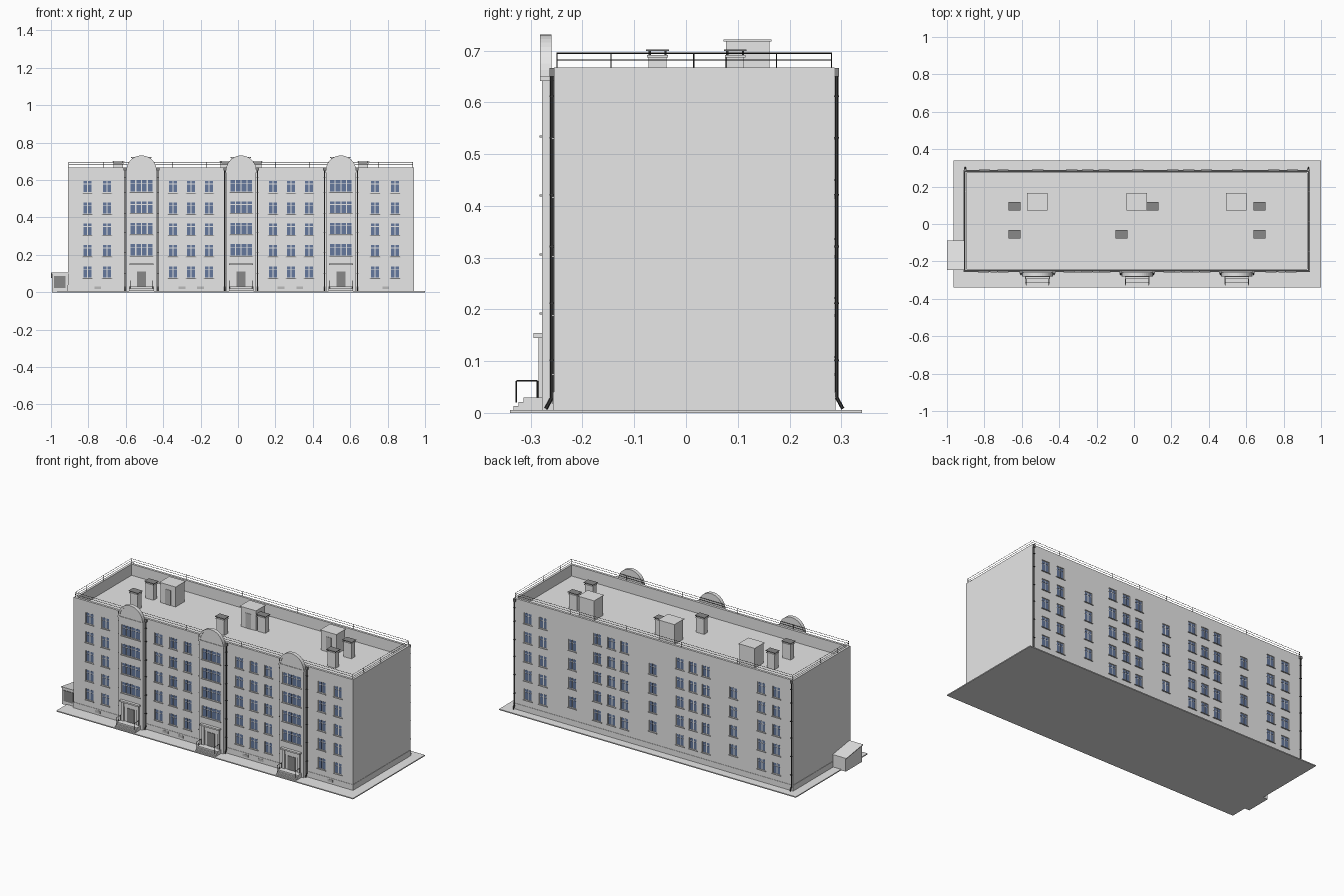
import bpy, bmesh, math
from mathutils import Vector

if "Cube" in bpy.data.objects:
    bpy.data.objects.remove(bpy.data.objects["Cube"])


def material(name, rgb):
    m = bpy.data.materials.new(name)
    m.diffuse_color = (*rgb, 1)
    m.use_nodes = True
    m.node_tree.nodes["Principled BSDF"].inputs["Base Color"].default_value = m.diffuse_color
    return m


WALL = material("pale_grey", (0.8, 0.8, 0.8))
DARK = material("dark_grey", (0.25, 0.25, 0.25))
MID = material("mid_grey", (0.5, 0.5, 0.5))
BLACK = material("black_metal", (0.04, 0.04, 0.04))
GLASS = material("blue_glass", (0.13, 0.19, 0.34))


def make_object(name, bm, mat):
    bmesh.ops.recalc_face_normals(bm, faces=bm.faces)
    me = bpy.data.meshes.new(name)
    bm.to_mesh(me)
    bm.free()
    ob = bpy.data.objects.new(name, me)
    bpy.context.collection.objects.link(ob)
    me.materials.append(mat)
    return ob


def boxes(name, items, mat):
    """One object from boxes given as (x0, x1, y0, y1, z0, z1)."""
    bm = bmesh.new()
    for x0, x1, y0, y1, z0, z1 in items:
        vs = bmesh.ops.create_cube(bm, size=1)["verts"]
        for v in vs:
            v.co = (x1 if v.co.x > 0 else x0, y1 if v.co.y > 0 else y0, z1 if v.co.z > 0 else z0)
    return make_object(name, bm, mat)


def prism(name, pts, axis, a, b, mat):
    """Outline pushed from a to b along axis x or y."""
    bm = bmesh.new()
    put = (lambda p, t: (t, p[0], p[1])) if axis == "x" else (lambda p, t: (p[0], t, p[1]))
    r0 = [bm.verts.new(put(p, a)) for p in pts]
    r1 = [bm.verts.new(put(p, b)) for p in pts]
    n = len(pts)
    bm.faces.new(r0)
    bm.faces.new(r1[::-1])
    for i in range(n):
        bm.faces.new((r0[i], r1[i], r1[(i + 1) % n], r0[(i + 1) % n]))
    return make_object(name, bm, mat)


def tubes(name, paths, radius, mat, sides=6):
    """Straight round bars joining successive path points."""
    bm = bmesh.new()
    for path in paths:
        for p, q in zip(path, path[1:]):
            p, q = Vector(p), Vector(q)
            rot = (q - p).to_track_quat("Z", "Y").to_matrix().to_4x4()
            rot.translation = (p + q) / 2
            bmesh.ops.create_cone(bm, cap_ends=True, segments=sides, radius1=radius,
                                  radius2=radius, depth=(q - p).length, matrix=rot)
    return make_object(name, bm, mat)


def carve(target, holes):
    cutter = boxes("cutter", holes, target.data.materials[0])
    cutter.hide_render = True
    mod = target.modifiers.new("openings", "BOOLEAN")
    mod.operation, mod.solver, mod.object = "DIFFERENCE", "EXACT", cutter
    bpy.context.view_layer.objects.active = target
    bpy.ops.object.modifier_apply(modifier=mod.name)
    bpy.data.objects.remove(cutter)


X0, X1, Y0, Y1, TOP, ROOF = -0.91, 0.94, -0.255, 0.287, 0.667, 0.60
BAYS = (-0.516, 0.017, 0.55)
BAY_Y = -0.278
STOREYS = [0.565 - 0.114 * i for i in range(5)]
holes, bay_holes, panes, sills = [], [], [], []


def window(x, z, face, out, width=0.05, columns=2, store=holes):
    """Recessed window with a transom; out is -1 for front, 1 for back."""
    h = 0.033
    ys = lambda a, b: tuple(sorted((face + out * a, face + out * b)))
    store.append((x - width / 2, x + width / 2, *ys(-0.006, 0.01), z - h, z + h))
    step = width / columns
    for c in range(columns):
        a = x - width / 2 + c * step
        for z0, z1 in ((z - h + 0.003, z + 0.012), (z + 0.016, z + h - 0.003)):
            panes.append((a + 0.003, a + step - 0.003, *ys(-0.007, -0.0045), z0, z1))
    sills.append((x - width / 2 - 0.005, x + width / 2 + 0.005, *ys(-0.005, 0.005), z - h - 0.004, z - h))


# Regular windows front and back
for z in STOREYS:
    for x in (-0.805, -0.70, -0.348, -0.251, -0.155, 0.187, 0.283, 0.38, 0.733, 0.84):
        window(x, z, Y0, -1)
    for x in (-0.80, -0.70, -0.333, -0.247, -0.16, 0.207, 0.293, 0.387, 0.747, 0.847):
        window(x, z, Y1, 1)
# Back stair windows at half landings, and bay windows
for z in STOREYS[:4]:
    for x in (-0.515, 0.02, 0.553):
        window(x, z - 0.08, Y1, 1)
    for x in BAYS:
        window(x, z + 0.004, BAY_Y, -1, 0.122, 4, bay_holes)

# Ground slab, main block with sunken roof, plinth
boxes("ground_slab", [(-0.965, 1.0, -0.34, 0.34, 0, 0.006)], WALL)
block = boxes("main_block", [(X0, X1, Y0, Y1, 0.003, TOP)], WALL)
carve(block, holes + [(X0 + 0.014, X1 - 0.014, Y0 + 0.014, Y1 - 0.014, ROOF, 0.8)])
e = 0.002
boxes("plinth", [(X0 - e, X1 + e, Y0 - e, Y1 + e, 0.004, 0.04)], WALL)
boxes("plinth_vents", [(x - 0.018, x + 0.018, Y0 - 0.003, Y0, 0.017, 0.032)
                       for x in (-0.75, -0.3, -0.2, 0.23, 0.33, 0.79)], MID)

# Stair bays with rounded gables
bays = boxes("stair_bays", [(x - 0.08, x + 0.08, BAY_Y, Y0 + 0.002, 0.004, 0.655) for x in BAYS], WALL)
carve(bays, bay_holes)
N = 20
arc = lambda r, x: [(x + r * math.cos(math.pi * i / N), 0.65 + r * math.sin(math.pi * i / N))
                    for i in range(N + 1)]
for x in BAYS:
    prism("round_gable", arc(0.081, x), "y", BAY_Y - 0.001, BAY_Y + 0.018, WALL)
    prism("gable_rim", arc(0.081, x) + arc(0.070, x)[::-1], "y", BAY_Y - 0.004, BAY_Y, WALL)
boxes("bay_cornice", [(x - 0.084, x + 0.084, BAY_Y - 0.004, Y0, 0.641, 0.65) for x in BAYS], WALL)

boxes("window_glass", panes, GLASS)
boxes("window_sills", sills, MID)

# Entrances: surround, canopy, door, steps, handrails
surround, canopy, doors, steps, rails = [], [], [], [], []
for x in BAYS:
    for s in (-1, 1):
        a, b = sorted((x + s * 0.042, x + s * 0.058))
        surround.append((a, b, BAY_Y - 0.007, BAY_Y, 0.03, 0.145))
        rx = x + s * 0.06
        rails.append([(rx, -0.328, 0.02), (rx, -0.328, 0.062), (rx, -0.287, 0.062), (rx, -0.287, 0.03)])
    surround.append((x - 0.042, x + 0.042, BAY_Y - 0.004, BAY_Y, 0.118, 0.145))
    canopy.append((x - 0.064, x + 0.064, -0.295, BAY_Y, 0.145, 0.154))
    doors.append((x - 0.024, x + 0.024, BAY_Y - 0.003, BAY_Y, 0.03, 0.112))
    steps += [(x - 0.066, x + 0.066, -0.314, BAY_Y, 0.004, 0.03),
              (x - 0.066, x + 0.066, -0.324, -0.314, 0.004, 0.021),
              (x - 0.066, x + 0.066, -0.333, -0.324, 0.004, 0.013)]
boxes("entrance_surrounds", surround, WALL)
boxes("entrance_canopies", canopy, WALL)
boxes("entrance_doors", doors, DARK)
boxes("entrance_steps", steps, WALL)
tubes("entrance_handrails", rails, 0.0015, BLACK, 4)

# Downpipes with kicked-out feet, funnels and wall clips
pipes, funnels, clips = [], [], []
spots = [(x + s * 0.088, Y0, -1) for x in BAYS for s in (-1, 1)]
spots += [(X0 + 0.008, Y1, 1), (X1 - 0.008, Y1, 1)]
for x, y, o in spots:
    yc = y + o * 0.004
    pipes.append([(x, yc, 0.655), (x, yc, 0.03), (x, yc + o * 0.012, 0.008)])
    a, b = sorted((y - o * 0.001, y + o * 0.009))
    funnels.append((x - 0.007, x + 0.007, a, b, 0.65, 0.666))
    clips += [(x - 0.005, x + 0.005, a, b, z, z + 0.003) for z in (0.1, 0.21, 0.32, 0.42, 0.53, 0.61)]
tubes("downpipes", pipes, 0.0034, BLACK)
boxes("downpipe_funnels", funnels, DARK)
boxes("downpipe_clips", clips, BLACK)

# Roof edge railing
xa, xb, ya, yb = X0 + 0.006, X1 - 0.006, Y0 + 0.006, Y1 - 0.006
fence = [[(xa, ya, z), (xb, ya, z), (xb, yb, z), (xa, yb, z), (xa, ya, z)] for z in (0.682, 0.695)]
for i in range(11):
    x = xa + (xb - xa) * i / 10
    fence += [[(x, y, 0.665), (x, y, 0.696)] for y in (ya, yb)]
for y in (-0.145, 0.015, 0.175):
    fence += [[(x, y, 0.665), (x, y, 0.696)] for x in (xa, xb)]
tubes("roof_railing", fence, 0.0011, BLACK, 4)

# Roof access huts
huts, lids, hut_doors = [], [], []
for x in (-0.517, 0.015, 0.547):
    huts.append((x - 0.05, x + 0.05, 0.077, 0.161, ROOF - 0.002, 0.718))
    lids.append((x - 0.054, x + 0.054, 0.072, 0.165, 0.718, 0.722))
    hut_doors.append((x - 0.018, x + 0.018, 0.075, 0.077, ROOF, 0.69))
boxes("roof_huts", huts, WALL)
boxes("roof_hut_lids", lids, WALL)
boxes("roof_hut_doors", hut_doors, MID)

# Ventilation shafts with raised dark caps
shafts, caps, legs = [], [], []
for x, y in ((-0.64, 0.095), (0.1, 0.095), (0.67, 0.095), (-0.64, -0.055), (-0.067, -0.055), (0.67, -0.055)):
    shafts += [(x - 0.026, x + 0.026, y - 0.017, y + 0.017, ROOF - 0.002, 0.687),
               (x - 0.029, x + 0.029, y - 0.02, y + 0.02, 0.687, 0.692)]
    caps.append((x - 0.032, x + 0.032, y - 0.022, y + 0.022, 0.699, 0.702))
    legs += [(x + i * 0.024 - 0.002, x + i * 0.024 + 0.002, y + j * 0.015 - 0.002, y + j * 0.015 + 0.002,
              0.692, 0.699) for i in (-1, 1) for j in (-1, 1)]
boxes("vent_shafts", shafts, WALL)
boxes("vent_caps", caps, DARK)
boxes("vent_cap_legs", legs, BLACK)

# Side cellar entrance with sloping roof
prism("cellar_entrance", [(-0.242, 0.0), (-0.09, 0.0), (-0.09, 0.078), (-0.242, 0.1)], "x", -0.995, X0, WALL)
prism("cellar_roof", [(-0.247, 0.1), (-0.088, 0.077), (-0.088, 0.081), (-0.247, 0.105)], "x", -1.0, X0, WALL)
boxes("cellar_door", [(-0.984, -0.921, -0.245, -0.242, 0.022, 0.086)], DARK)
